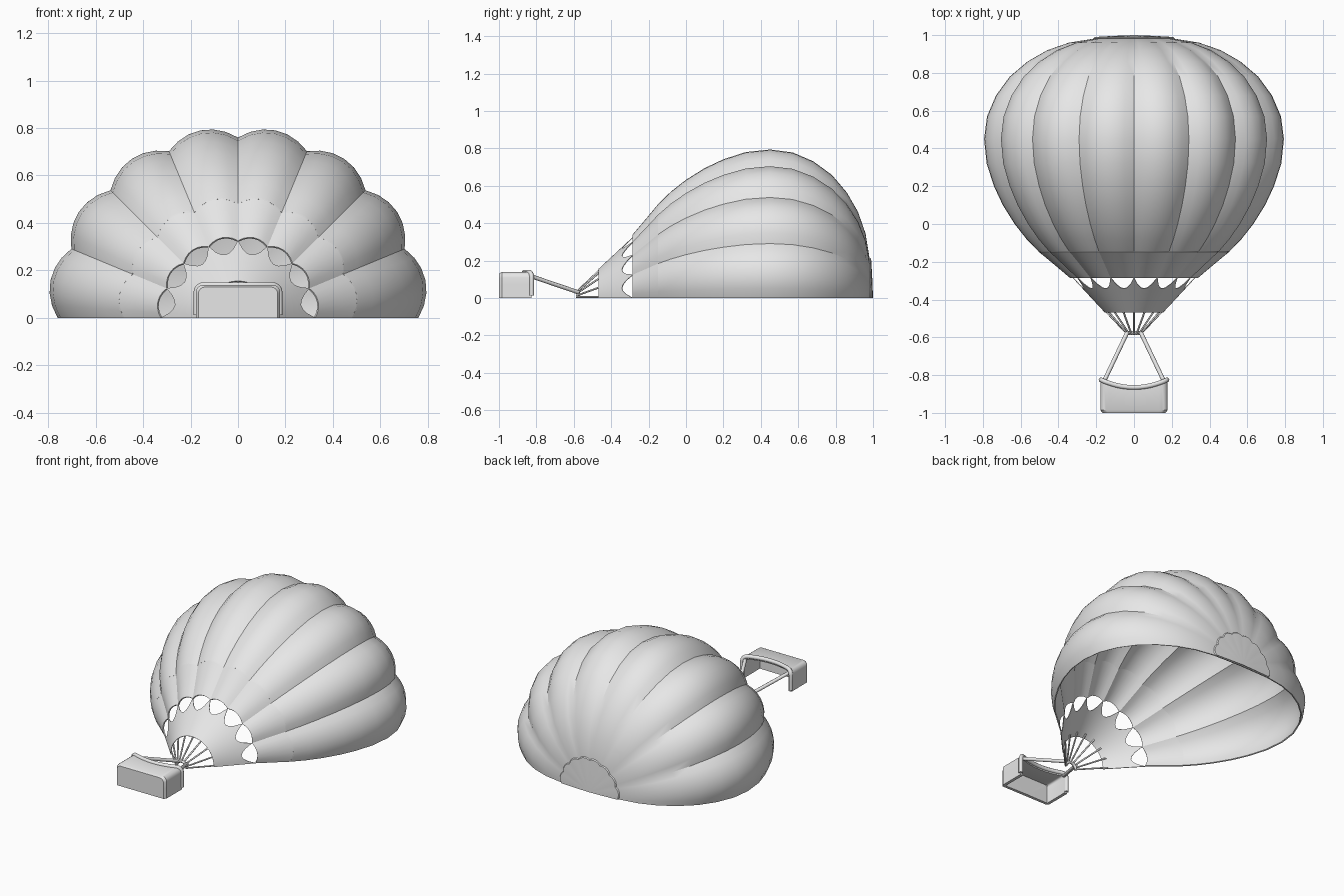
import bpy
import bmesh
from math import pi, sin, cos

cube = bpy.data.objects.get("Cube")
if cube:
    bpy.data.objects.remove(cube, do_unlink=True)

GREY = (0.8, 0.8, 0.8, 1.0)
grey = bpy.data.materials.new("plain_grey")
grey.use_nodes = True
grey.diffuse_color = GREY
grey.node_tree.nodes["Principled BSDF"].inputs["Base Color"].default_value = GREY

GORES = 8      # panels in the half envelope
STEPS = 6      # columns per panel
COLS = GORES * STEPS


def loft(name, rows, thickness):
    """Skin a grid of points, thicken it inward and smooth it."""
    bm = bmesh.new()
    grid = [[bm.verts.new(p) for p in row] for row in rows]
    for a, b in zip(grid, grid[1:]):
        for j in range(len(a) - 1):
            bm.faces.new((a[j], b[j], b[j + 1], a[j + 1]))
    bmesh.ops.remove_doubles(bm, verts=bm.verts, dist=0.0001)
    mesh = bpy.data.meshes.new(name)
    bm.to_mesh(mesh)
    bm.free()
    mesh.materials.append(grey)
    obj = bpy.data.objects.new(name, mesh)
    bpy.context.collection.objects.link(obj)
    bpy.ops.object.select_all(action="DESELECT")
    obj.select_set(True)
    bpy.context.view_layer.objects.active = obj
    shell = obj.modifiers.new("shell", "SOLIDIFY")
    shell.thickness = thickness
    shell.offset = -1
    bpy.ops.object.modifier_apply(modifier="shell")
    for v in obj.data.vertices:
        v.co.z = max(v.co.z, 0)
    bpy.ops.object.shade_smooth_by_angle(angle=pi / 6)
    return obj


def tube(name, points, radius):
    """Round rod along a path."""
    curve = bpy.data.curves.new(name, "CURVE")
    curve.dimensions = "3D"
    curve.bevel_depth = radius
    curve.bevel_resolution = 2
    curve.use_fill_caps = True
    spline = curve.splines.new("POLY")
    spline.points.add(len(points) - 1)
    for sp, (x, y, z) in zip(spline.points, points):
        sp.co = (x, y, max(z, radius), 1)
    curve.materials.append(grey)
    obj = bpy.data.objects.new(name, curve)
    bpy.context.collection.objects.link(obj)


def gore_row(y, r, bulge=0.06):
    """One scalloped half ring around the y axis."""
    row = []
    for j in range(COLS + 1):
        u = (j % STEPS) / STEPS
        rr = r * (1 + bulge * 4 * u * (1 - u))
        a = pi * j / COLS
        row.append((rr * cos(a), y, rr * sin(a)))
    return row


# Envelope: seam profile as (y, radius)
profile = [(-0.15, 0.48), (-0.08, 0.545), (0, 0.605), (0.1, 0.665), (0.2, 0.71),
           (0.32, 0.747), (0.45, 0.76), (0.57, 0.745), (0.68, 0.70), (0.78, 0.63),
           (0.86, 0.54), (0.92, 0.44), (0.96, 0.33), (0.982, 0.2), (0.988, 0)]
loft("envelope", [gore_row(y, r) for y, r in profile], 0.008)
loft("lower_band", [gore_row(y, r) for y, r in [(-0.285, 0.325), (-0.21, 0.41), (-0.147, 0.483)]], 0.008)
loft("crown_cap", [gore_row(y, r) for y, r in [(0.984, 0.205), (0.99, 0.2), (0.996, 0.1), (1.0, 0)]], 0.004)

# Skirt: cone with a scalloped edge that meets the band only at the seams
SKIRT_Y, SKIRT_R, SLOPE = -0.468, 0.155, 0.93
skirt = []
for k in range(4):
    row = []
    for j in range(COLS + 1):
        edge = -0.283 - 0.06 * sin(pi * (j % STEPS) / STEPS) ** 0.7
        y = SKIRT_Y + (edge - SKIRT_Y) * k / 3
        r = SKIRT_R + SLOPE * (y - SKIRT_Y)
        a = pi * j / COLS
        row.append((r * cos(a), y, r * sin(a)))
    skirt.append(row)
loft("skirt", skirt, 0.004)

# Ropes from the gathering ring to each skirt seam
for i in range(GORES + 1):
    a = pi * i / GORES
    tube("rope", [(r * cos(a), y, r * sin(a)) for y, r in [(-0.585, 0.033), (-0.44, 0.17)]], 0.005)
tube("gathering_ring", [(0.036 * cos(pi * i / 12), -0.575, 0.036 * sin(pi * i / 12))
                        for i in range(13)], 0.009)

# Basket outline: a half box with rounded corners
W, H, C = 0.178, 0.138, 0.03
outline = [(W, 0), (W, H / 2)]
outline += [(W - C + C * cos(pi * i / 8), H - C + C * sin(pi * i / 8)) for i in range(5)]
outline += [(W * i / 8, H) for i in range(6, 0, -1)]
outline = outline + [(0, H)] + [(-x, z) for x, z in reversed(outline)]


def lip(x):
    """Height of the basket lip, dipping along the long side."""
    return -0.825 - 0.04 * (1 - (x / W) ** 2)


basket = [[(x * s, y, z * s) for x, z in outline]
          for y, s in [(-1.0, 0), (-1.0, 0.94), (-0.985, 1)]]
basket.append([(x, lip(x), z) for x, z in outline])
loft("basket", basket, 0.02)
tube("basket_rim", [(x * 0.98, lip(x), z) for x, z in outline], 0.013)

# Struts between basket and ring
for side in (1, -1):
    tube("strut", [(side * 0.155, -0.825, 0.115), (side * 0.036, -0.575, 0.03)], 0.011)
